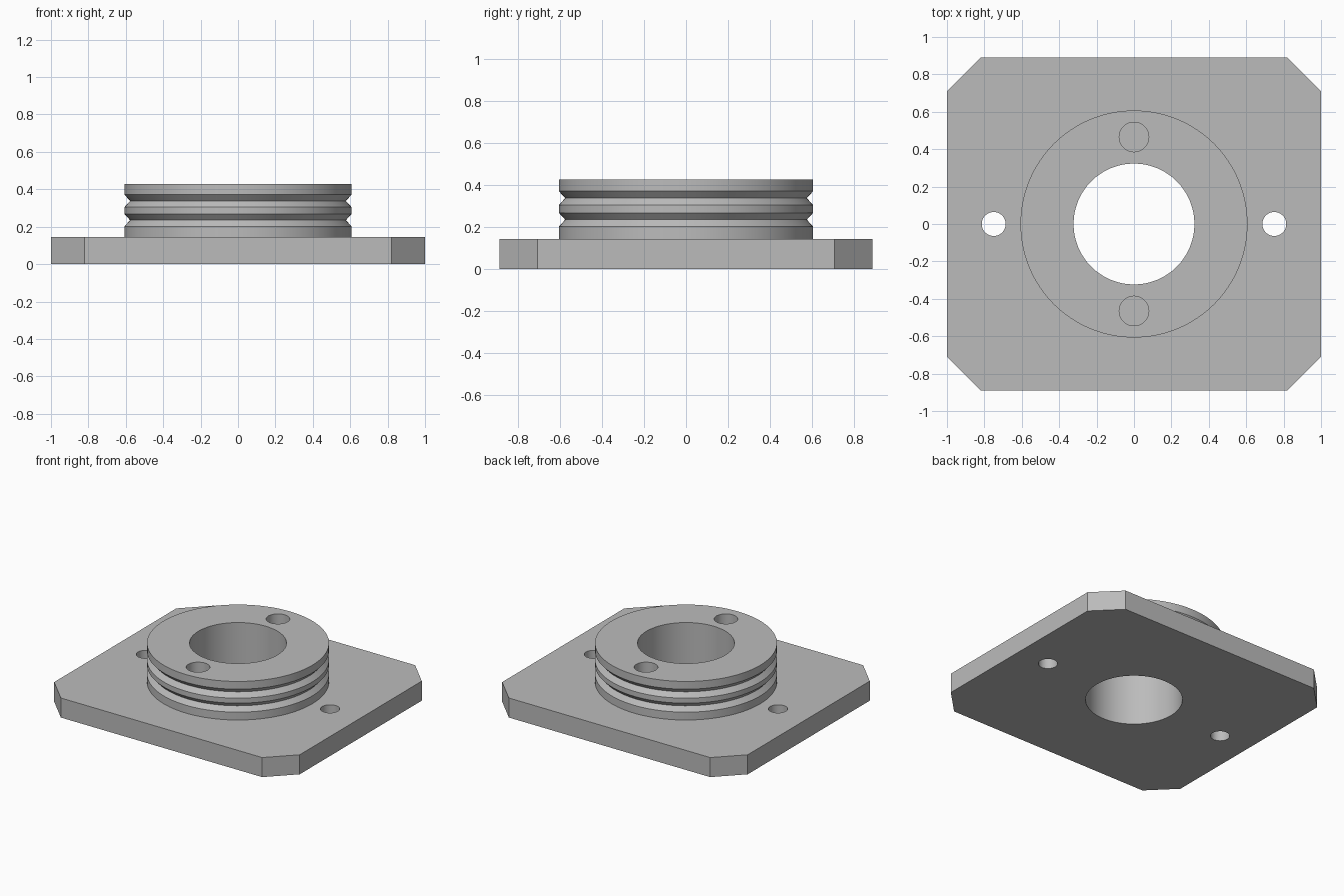
import bpy
import bmesh
from math import cos, sin, tau, radians

cube = bpy.data.objects.get("Cube")
if cube:
    bpy.data.objects.remove(cube, do_unlink=True)

PLATE_TOP, TOP = 0.144, 0.428
BORE_R, COLLAR_R = 0.323, 0.607

steel = bpy.data.materials.new("plain_grey")
steel.use_nodes = True
GREY = (0.5, 0.5, 0.5, 1)
steel.diffuse_color = GREY
steel.node_tree.nodes["Principled BSDF"].inputs["Base Color"].default_value = GREY


def make_object(name, bm):
    bmesh.ops.recalc_face_normals(bm, faces=bm.faces)
    mesh = bpy.data.meshes.new(name)
    bm.to_mesh(mesh)
    bm.free()
    mesh.materials.append(steel)
    obj = bpy.data.objects.new(name, mesh)
    bpy.context.collection.objects.link(obj)
    return obj


def prism(name, outline, z0, z1):
    bm = bmesh.new()
    face = bm.faces.new([bm.verts.new((x, y, z0)) for x, y in outline])
    up = bmesh.ops.extrude_face_region(bm, geom=[face])["geom"]
    moved = [v for v in up if isinstance(v, bmesh.types.BMVert)]
    bmesh.ops.translate(bm, verts=moved, vec=(0, 0, z1 - z0))
    return make_object(name, bm)


def lathe(name, profile, steps=128):
    # Closed profile of (radius, height) points swept about z
    bm = bmesh.new()
    rings = [[bm.verts.new((r * cos(tau * i / steps), r * sin(tau * i / steps), z))
              for r, z in profile] for i in range(steps)]
    n = len(profile)
    for i, a in enumerate(rings):
        b = rings[(i + 1) % steps]
        for j in range(n):
            k = (j + 1) % n
            bm.faces.new((a[j], b[j], b[k], a[k]))
    return make_object(name, bm)


def drill(obj, x, y, radius, z0, z1, steps=64):
    circle = [(x + radius * cos(tau * i / steps), y + radius * sin(tau * i / steps))
              for i in range(steps)]
    cutter = prism("drill_cutter", circle, z0, z1)
    cutter.hide_render = True
    mod = obj.modifiers.new("hole", 'BOOLEAN')
    mod.operation, mod.solver, mod.object = 'DIFFERENCE', 'EXACT', cutter
    bpy.context.view_layer.objects.active = obj
    bpy.ops.object.modifier_apply(modifier=mod.name)
    bpy.data.objects.remove(cutter, do_unlink=True)


# Base plate with chamfered corners, central bore and two mounting holes
corner = [(1, 0.71), (0.82, 0.89)]
outline = (corner + [(-x, y) for x, y in reversed(corner)]
           + [(-x, -y) for x, y in corner] + [(x, -y) for x, y in reversed(corner)])
plate = prism("base_plate", outline, 0, PLATE_TOP)
drill(plate, 0, 0, BORE_R, -0.1, 0.3, 128)
for side in (-1, 1):
    drill(plate, side * 0.75, 0, 0.064, -0.1, 0.3)

# Collar with two V grooves and two blind holes in its top
profile = [(BORE_R, PLATE_TOP), (COLLAR_R, PLATE_TOP)]
for z in (0.235, 0.338):
    profile += [(COLLAR_R, z - 0.033), (COLLAR_R - 0.03, z), (COLLAR_R, z + 0.033)]
profile += [(COLLAR_R, TOP), (BORE_R, TOP)]
collar = lathe("grooved_collar", profile)
for side in (-1, 1):
    drill(collar, 0, side * 0.465, 0.079, 0.18, 0.6)

# Smooth round walls, keep machined edges crisp
for obj in (plate, collar):
    bpy.ops.object.select_all(action='DESELECT')
    obj.select_set(True)
    bpy.context.view_layer.objects.active = obj
    bpy.ops.object.shade_smooth_by_angle(angle=radians(25))
